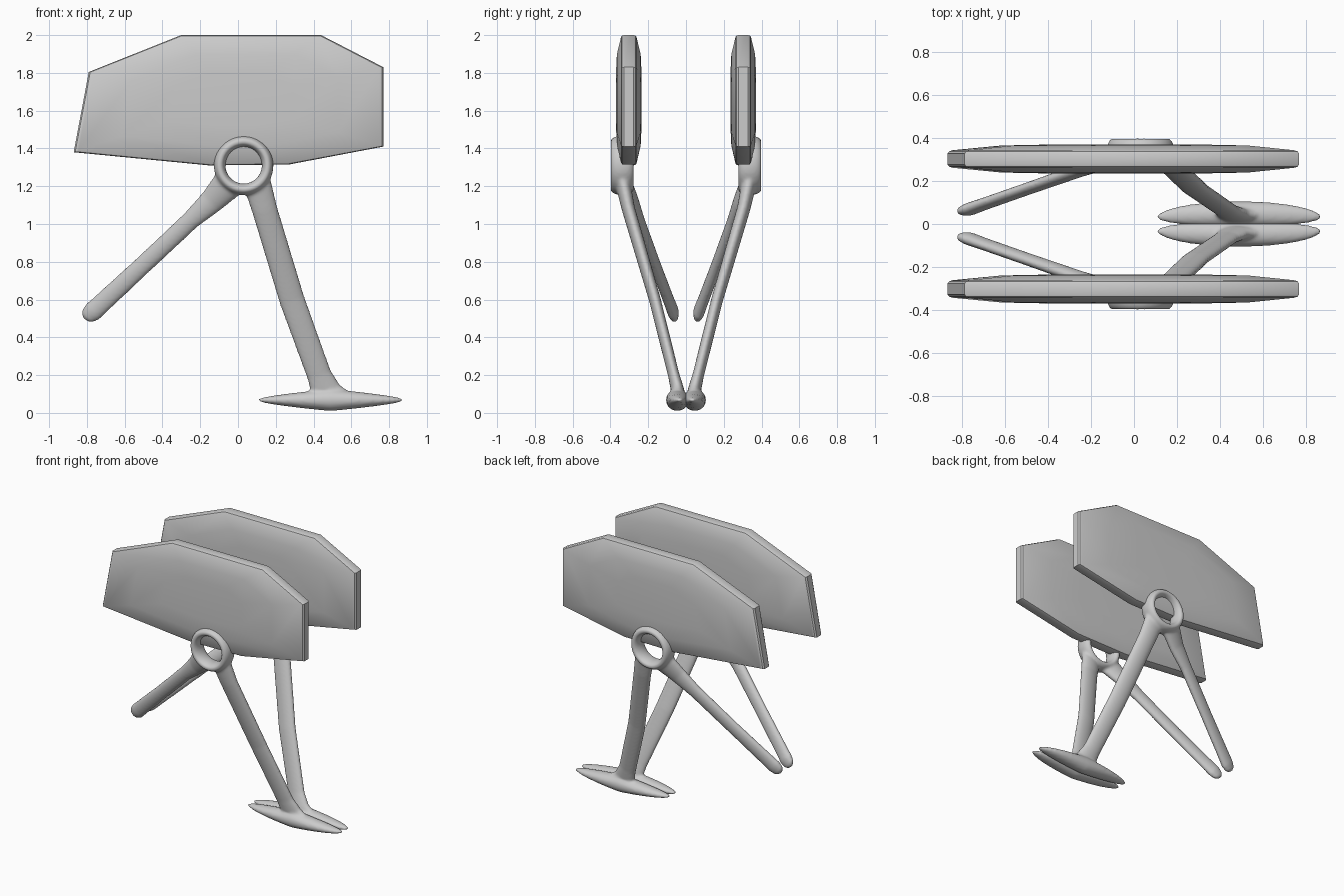
import bpy, bmesh, math
from mathutils import Vector

if "Cube" in bpy.data.objects:
    bpy.data.objects.remove(bpy.data.objects["Cube"])

SEG = 24


def loft(bm, stations):
    """Elliptical tube through (x, y, z, half_width, half_thickness) stations."""
    pts = [Vector(s[:3]) for s in stations]
    rings = []
    for i, s in enumerate(stations):
        d = (pts[min(i + 1, len(pts) - 1)] - pts[max(i - 1, 0)]).normalized()
        wide = d.cross(Vector((0, 1, 0))).normalized()
        thin = wide.cross(d)
        rings.append([bm.verts.new(pts[i]
                                   + wide * s[3] * math.cos(2 * math.pi * k / SEG)
                                   + thin * s[4] * math.sin(2 * math.pi * k / SEG))
                      for k in range(SEG)])
    bridge(bm, rings)
    bm.faces.new(rings[0])
    bm.faces.new(rings[-1])


def bridge(bm, rings, closed=False):
    n = len(rings[0])
    pairs = list(zip(rings, rings[1:])) + ([(rings[-1], rings[0])] if closed else [])
    for a, b in pairs:
        for k in range(n):
            bm.faces.new((a[k], a[(k + 1) % n], b[(k + 1) % n], b[k]))


def finish(bm, name):
    bmesh.ops.recalc_face_normals(bm, faces=bm.faces)
    me = bpy.data.meshes.new(name)
    bm.to_mesh(me)
    bm.free()
    me.shade_smooth()
    ob = bpy.data.objects.new(name, me)
    bpy.context.collection.objects.link(ob)
    return ob


def mirror_y(ob):
    m = ob.modifiers.new("mirror", 'MIRROR')
    m.use_axis = (False, True, False)
    m.use_mirror_merge = False


# Side panels: polygonal outline, thicker in the middle than at the rim
outline = [(-0.87, 1.38), (-0.79, 1.805), (-0.30, 2.0), (0.44, 2.0),
           (0.77, 1.83), (0.77, 1.41), (0.27, 1.315), (-0.15, 1.31)]
cx, cz, py = -0.03, 1.66, 0.303
half = [(0.4, 0.068), (0.7, 0.063), (0.97, 0.041), (0.99, 0.036), (1.0, 0.025)]
layers = [(s, -t) for s, t in half] + [(s, t) for s, t in reversed(half)]
bm = bmesh.new()
rings = [[bm.verts.new((cx + (x - cx) * s, py + t, cz + (z - cz) * s))
          for x, z in outline] for s, t in layers]
bridge(bm, rings)
bm.faces.new(rings[0])
bm.faces.new(rings[-1])
panel = finish(bm, "side_panels")
panel.data.set_sharp_from_angle(angle=math.radians(35))
mirror_y(panel)

# Pivot ring, legs and foot, fused into one soft frame per side
bm = bmesh.new()

# pivot ring around the y axis
rings = []
for i in range(48):
    a = 2 * math.pi * i / 48
    ring = []
    for k in range(16):
        b = 2 * math.pi * k / 16
        r = 0.127 + 0.031 * math.cos(b)
        ring.append(bm.verts.new((0.03 + r * math.cos(a),
                                  0.338 + 0.062 * math.sin(b),
                                  1.31 + r * math.sin(a))))
    rings.append(ring)
bridge(bm, rings, closed=True)

# leg down to the foot
loft(bm, [(0.10, 0.335, 1.22, 0.075, 0.04), (0.14, 0.305, 1.08, 0.068, 0.035),
          (0.285, 0.165, 0.60, 0.068, 0.031), (0.43, 0.065, 0.20, 0.066, 0.03),
          (0.465, 0.045, 0.12, 0.08, 0.035), (0.475, 0.042, 0.08, 0.12, 0.04)])

# short leg with a rounded free end
loft(bm, [(-0.05, 0.33, 1.215, 0.085, 0.042), (-0.14, 0.285, 1.12, 0.066, 0.034),
          (-0.25, 0.25, 1.02, 0.05, 0.03), (-0.50, 0.163, 0.785, 0.049, 0.028),
          (-0.70, 0.093, 0.60, 0.052, 0.028), (-0.77, 0.068, 0.535, 0.053, 0.03),
          (-0.80, 0.06, 0.51, 0.042, 0.022), (-0.812, 0.056, 0.498, 0.02, 0.01)])

# long flat foot with blunt tips
foot = []
for i in range(25):
    u = -math.cos(math.pi * i / 24) * 0.998
    tip = math.sqrt(1 - u * u)
    foot.append((0.49 + 0.385 * u, 0.028 + 0.018 * tip, 0.068,
                 tip * (0.034 + 0.024 * (1 - abs(u)) ** 1.3), 0.06 * tip))
loft(bm, foot)

frame = finish(bm, "leg_frames")
rm = frame.modifiers.new("fuse", 'REMESH')
rm.mode = 'VOXEL'
rm.voxel_size = 0.009
rm.use_smooth_shade = True
sm = frame.modifiers.new("soften", 'SMOOTH')
sm.factor = 0.5
sm.iterations = 6
mirror_y(frame)
